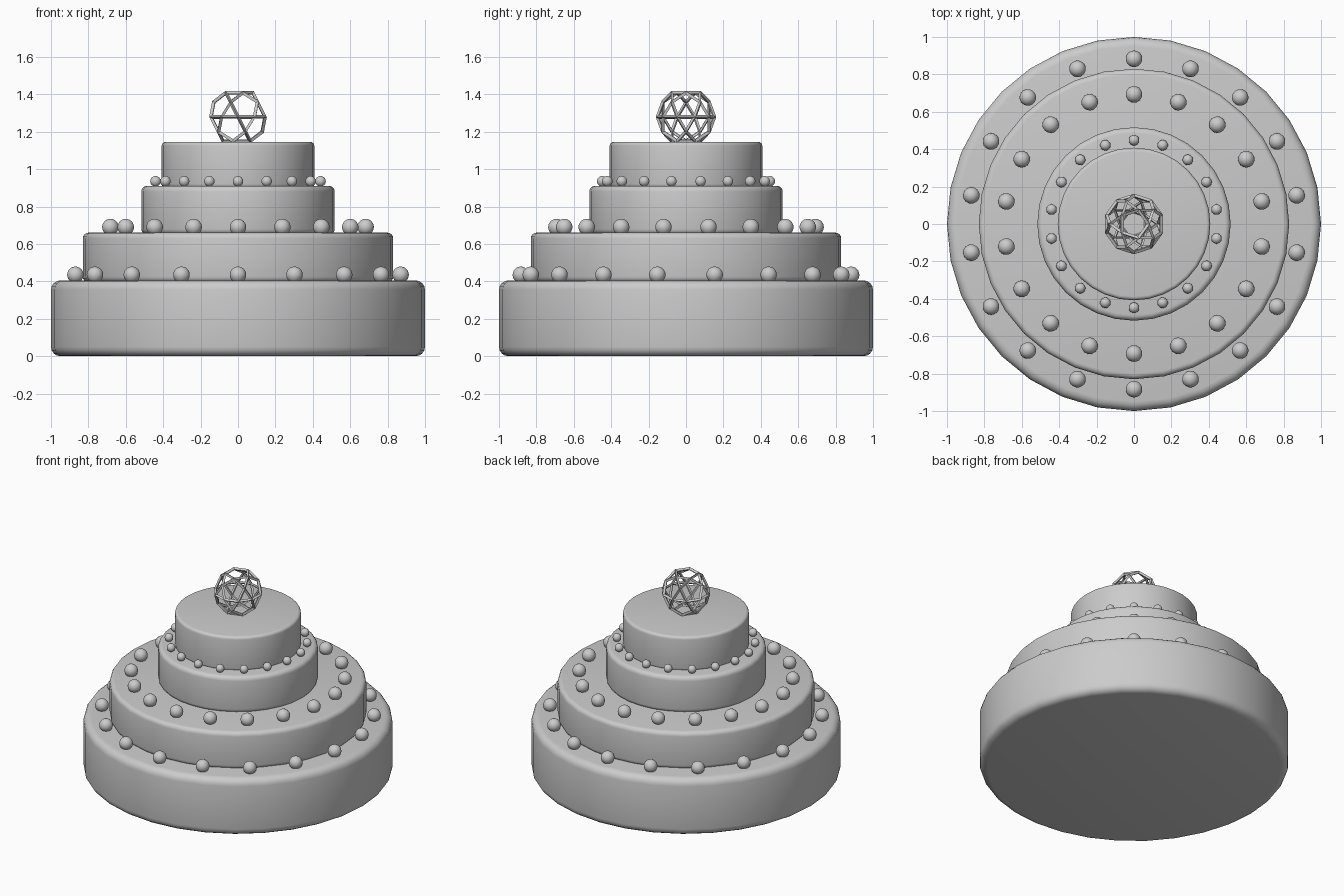
import bpy, bmesh, math

cube = bpy.data.objects.get("Cube")
if cube:
    bpy.data.objects.remove(cube, do_unlink=True)

GREY = (0.6, 0.6, 0.6, 1)
grey = bpy.data.materials.new("plain_grey")
grey.use_nodes = True
grey.diffuse_color = GREY
grey.node_tree.nodes["Principled BSDF"].inputs["Base Color"].default_value = GREY


def finish(obj, name):
    obj.name = obj.data.name = name
    obj.data.materials.append(grey)
    return obj


def tier(name, radius, bottom, top, bevel):
    """Round cake layer with softened rims."""
    bpy.ops.mesh.primitive_cylinder_add(
        vertices=32, radius=radius, depth=top - bottom,
        location=(0, 0, (top + bottom) / 2))
    obj = finish(bpy.context.object, name)
    mod = obj.modifiers.new("rim", 'BEVEL')
    mod.width = bevel
    mod.segments = 4
    mod.limit_method = 'ANGLE'
    bpy.ops.object.modifier_apply(modifier=mod.name)
    bpy.ops.object.shade_smooth_by_angle(angle=math.radians(40))


def pearl_ring(name, ring, z, radius, count=18):
    """Evenly spaced pearls sharing one mesh."""
    bpy.ops.mesh.primitive_uv_sphere_add(segments=24, ring_count=12, radius=radius)
    first = finish(bpy.context.object, name)
    bpy.ops.object.shade_smooth()
    for i in range(count):
        pearl = first if i == 0 else first.copy()
        if i:
            bpy.context.collection.objects.link(pearl)
        a = math.pi / 2 + math.tau * i / count
        pearl.name = f"{name}_{i + 1}"
        pearl.location = (ring * math.cos(a), ring * math.sin(a), z)


# Cake layers
tier("bottom_tier", 1.0, 0.0, 0.405, 0.05)
tier("second_tier", 0.83, 0.395, 0.66, 0.03)
tier("third_tier", 0.517, 0.65, 0.91, 0.03)
tier("top_tier", 0.408, 0.90, 1.145, 0.02)

# Pearls on each ledge
pearl_ring("bottom_pearl", 0.883, 0.435, 0.044)
pearl_ring("middle_pearl", 0.693, 0.69, 0.044)
pearl_ring("upper_pearl", 0.448, 0.935, 0.028)

# Openwork ball: hull of an icosahedron's edge midpoints, turned into struts
ico = bmesh.new()
bmesh.ops.create_icosphere(ico, subdivisions=1, radius=1)
bm = bmesh.new()
for e in ico.edges:
    mid = (e.verts[0].co + e.verts[1].co) / 2
    bm.verts.new(mid.normalized() * 0.152)
ico.free()
bmesh.ops.convex_hull(bm, input=bm.verts)
bmesh.ops.dissolve_limit(bm, angle_limit=math.radians(2),
                         verts=bm.verts, edges=bm.edges)
bmesh.ops.recalc_face_normals(bm, faces=bm.faces)
mesh = bpy.data.meshes.new("topper_ball")
bm.to_mesh(mesh)
bm.free()
ball = finish(bpy.data.objects.new("topper_ball", mesh), "topper_ball")
bpy.context.collection.objects.link(ball)
ball.location.z = 1.279
struts = ball.modifiers.new("struts", 'WIREFRAME')
struts.thickness = 0.02
struts.offset = 0
